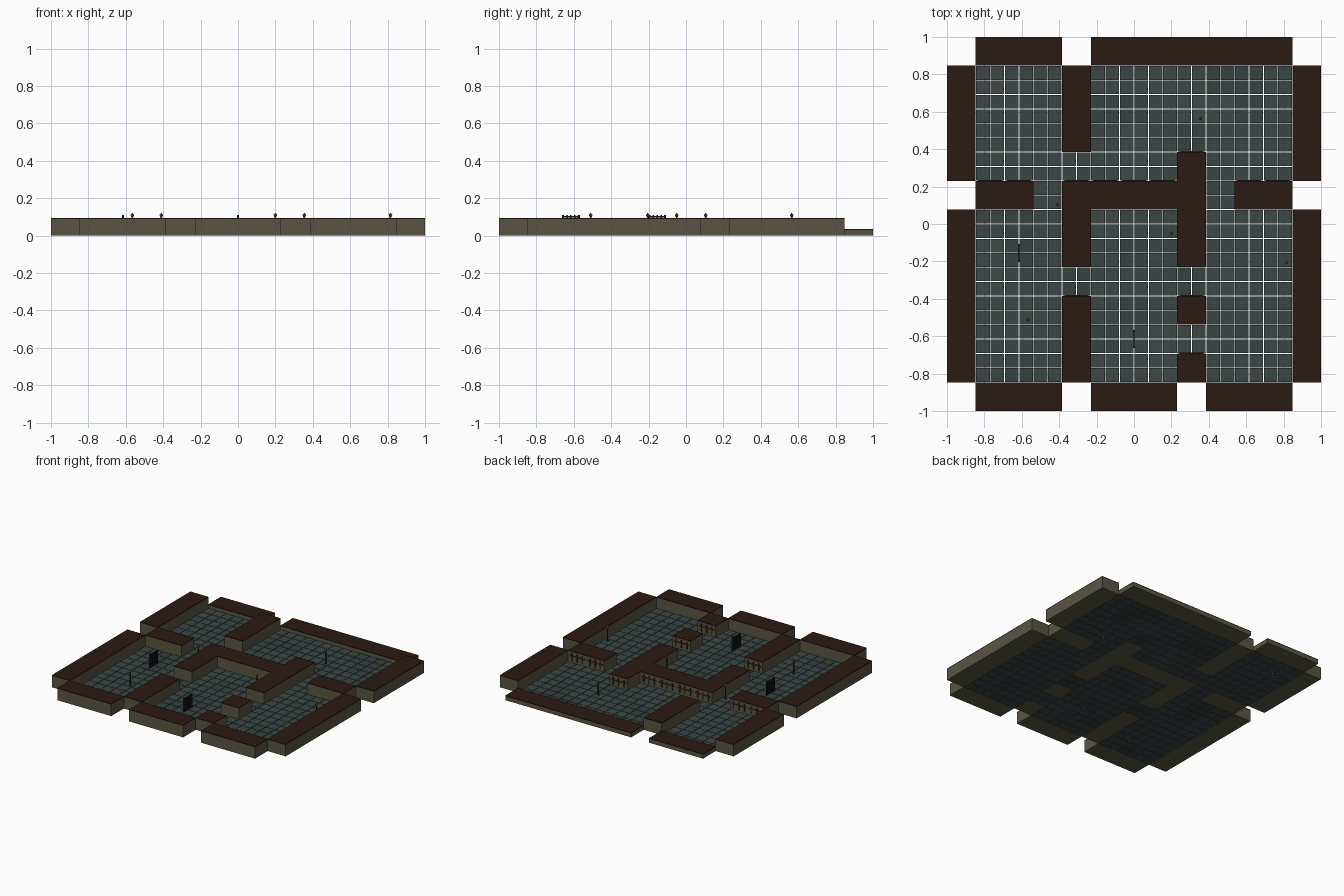
import bpy, bmesh, random
from mathutils import Matrix, Vector

if "Cube" in bpy.data.objects:
    bpy.data.objects.remove(bpy.data.objects["Cube"])

random.seed(4)
N = 13
C = 2 / N
WALL_H, ROOF_T = 0.088, 0.006


def mat(name, col):
    m = bpy.data.materials.new(name)
    m.diffuse_color = (*col, 1)
    m.use_nodes = True
    m.node_tree.nodes["Principled BSDF"].inputs["Base Color"].default_value = m.diffuse_color
    return m


M_WALL = mat("plaster", (0.10, 0.09, 0.055))
M_ROOF = mat("dark_brown", (0.024, 0.010, 0.006))
M_TILES = [mat("slate_%d" % k, (0.043 + d, 0.062 + d, 0.060 + d))
           for k, d in enumerate((0, 0.004, -0.008))]
M_IRON = mat("iron", (0.012, 0.012, 0.012))
M_WOOD = mat("timber", (0.03, 0.018, 0.01))
M_EMBER = mat("ember", (0.30, 0.13, 0.035))


def box(bm, lo, hi, mi=0):
    lo, hi = Vector(lo), Vector(hi)
    m = Matrix.Translation((lo + hi) / 2) @ Matrix.Diagonal((*(hi - lo), 1))
    r = bmesh.ops.create_cube(bm, size=1, matrix=m)
    for f in {f for v in r["verts"] for f in v.link_faces}:
        f.material_index = mi


def finish(bm, name, mats):
    me = bpy.data.meshes.new(name)
    bm.to_mesh(me)
    bm.free()
    for m in mats:
        me.materials.append(m)
    ob = bpy.data.objects.new(name, me)
    bpy.context.collection.objects.link(ob)
    return ob


def edge(i):
    return -1 + i * C


# Wall runs as cell rectangles: first column, first row, last column, last row
OUTER = [(0, 1, 0, 6), (0, 8, 0, 11), (12, 1, 12, 6), (12, 8, 12, 11),
         (1, 0, 3, 0), (5, 0, 7, 0), (9, 0, 11, 0)]
BACK = [(1, 12, 3, 12), (5, 12, 11, 12)]
INNER = [(4, 9, 4, 11), (1, 7, 2, 7), (4, 7, 7, 7), (4, 5, 4, 6), (4, 1, 4, 3),
         (8, 5, 8, 8), (8, 3, 8, 3), (8, 1, 8, 1), (10, 7, 11, 7)]


def walls(name, runs, h):
    body, cap = bmesh.new(), bmesh.new()
    for a, b, c, d in runs:
        x0, y0, x1, y1 = edge(a), edge(b), edge(c + 1), edge(d + 1)
        box(body, (x0, y0, 0), (x1, y1, h))
        box(cap, (x0, y0, h), (x1, y1, h + ROOF_T))
    finish(body, name, [M_WALL])
    finish(cap, name + "_cap", [M_ROOF])


walls("outer_wall", OUTER, WALL_H)
walls("back_low_wall", BACK, 0.030)
walls("inner_wall", INNER, WALL_H)

# Floor: four separate slate tiles per open cell
solid = {(i, j) for a, b, c, d in INNER for i in range(a, c + 1) for j in range(b, d + 1)}
bm = bmesh.new()
G = 0.002
for i in range(1, 12):
    for j in range(1, 12):
        if (i, j) in solid:
            continue
        mi = random.choice((0, 0, 0, 1, 2))
        for u in (0, 0.5):
            for v in (0, 0.5):
                box(bm, (edge(i + u) + G, edge(j + v) + G, 0),
                    (edge(i + u + .5) - G, edge(j + v + .5) - G, 0.006), mi)
finish(bm, "floor_tiles", M_TILES)

# Timber framing on the rear faces of the inner walls
bm = bmesh.new()
for i, j in sorted(solid):
    if (i, j + 1) in solid or j == 11:
        continue
    x, y = edge(i), edge(j + 1)
    box(bm, (x + 0.012, y, 0.052), (x + C - 0.012, y + 0.004, 0.060))
    for t in (0.2, 0.5, 0.8):
        box(bm, (x + t * C - 0.005, y, 0.02), (x + t * C + 0.005, y + 0.005, 0.078))
finish(bm, "wall_timbers", [M_WOOD])


# Standing torches
def torch(k, x, y):
    b = bmesh.new()
    bmesh.ops.create_cone(b, cap_ends=True, segments=8, radius1=0.004, radius2=0.004,
                          depth=0.1, matrix=Matrix.Translation((x, y, 0.05)))
    bmesh.ops.create_cone(b, cap_ends=True, segments=8, radius1=0.010, radius2=0.006,
                          depth=0.006, matrix=Matrix.Translation((x, y, 0.009)))
    old = set(b.faces)
    bmesh.ops.create_cone(b, cap_ends=True, segments=8, radius1=0.006, radius2=0.010,
                          depth=0.012, matrix=Matrix.Translation((x, y, 0.106)))
    bmesh.ops.create_cone(b, cap_ends=True, segments=8, radius1=0.008, radius2=0.001,
                          depth=0.010, matrix=Matrix.Translation((x, y, 0.117)))
    for f in b.faces:
        f.material_index = 0 if f in old else 1
    finish(b, "torch_%d" % k, [M_WOOD, M_EMBER])


for k, p in enumerate([(-0.41, 0.105), (-0.565, -0.51), (0.20, -0.05),
                       (0.355, 0.565), (0.815, -0.205)]):
    torch(k, *p)


# Iron gates: upright bars crossed by rails
def gate(k, x, yc):
    b = bmesh.new()
    for n in range(5):
        y = yc - 0.042 + n * 0.021
        r = 0.006 if n in (0, 4) else 0.004
        box(b, (x - r, y - r, 0), (x + r, y + r, 0.110))
    for z in (0.02, 0.045, 0.07, 0.098):
        box(b, (x - 0.003, yc - 0.048, z), (x + 0.003, yc + 0.048, z + 0.007))
    finish(b, "gate_%d" % k, [M_IRON])


gate(0, -0.615, -0.154)
gate(1, 0.0, -0.615)
